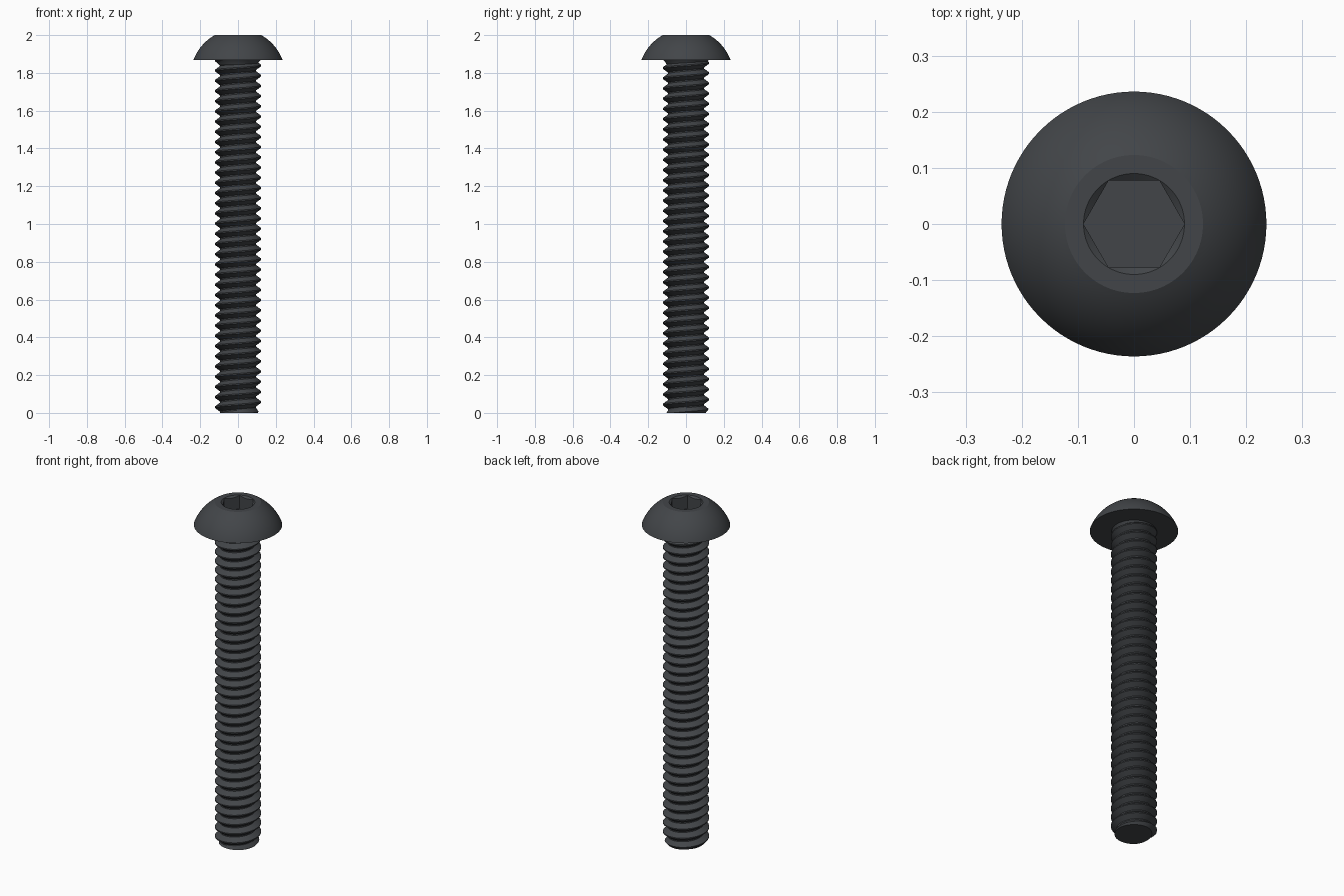
import bpy, bmesh
from math import pi, sin, cos, hypot, atan2, radians

if "Cube" in bpy.data.objects:
    bpy.data.objects.remove(bpy.data.objects["Cube"])

HEAD_Z, TOP_Z = 1.868, 2.0
HEAD_R, FLAT_R = 0.236, 0.123
MAJOR, MINOR, PITCH = 0.123, 0.095, 0.054

black = bpy.data.materials.new("black_steel")
black.diffuse_color = (0.055, 0.06, 0.066, 1)
black.use_nodes = True
black.node_tree.nodes["Principled BSDF"].inputs["Base Color"].default_value = black.diffuse_color


def finish(bm, name):
    bmesh.ops.remove_doubles(bm, verts=bm.verts, dist=1e-5)
    bmesh.ops.recalc_face_normals(bm, faces=bm.faces)
    mesh = bpy.data.meshes.new(name)
    bm.to_mesh(mesh)
    bm.free()
    mesh.materials.append(black)
    ob = bpy.data.objects.new(name, mesh)
    bpy.context.collection.objects.link(ob)
    bpy.ops.object.select_all(action='DESELECT')
    ob.select_set(True)
    bpy.context.view_layer.objects.active = ob
    bpy.ops.object.shade_smooth_by_angle(angle=radians(20))
    return ob


def lathe(rows, name, n=96):
    """Each row is (r, z) or a function of the angle giving (r, z)."""
    bm = bmesh.new()
    rings = []
    for row in rows:
        ring = []
        for i in range(n):
            a = 2 * pi * i / n
            r, z = row(a) if callable(row) else row
            ring.append(bm.verts.new((r * cos(a), r * sin(a), z)))
        rings.append(ring)
    for lo, hi in zip(rings, rings[1:]):
        for i in range(n):
            j = (i + 1) % n
            bm.faces.new((lo[i], lo[j], hi[j], hi[i]))
    bm.faces.new(rings[0][::-1])
    bm.faces.new(rings[-1])
    return finish(bm, name)


# Button head: spherical dome, flat top, hex socket with a conical lead-in
HEX_R = 0.09


def hex_r(a):
    return HEX_R * cos(pi / 6) / cos((a % (pi / 3)) - pi / 6)


h = TOP_Z - HEAD_Z
u = (HEAD_R ** 2 - FLAT_R ** 2 - h * h) / (2 * h)
R = hypot(HEAD_R, u)
a0, a1 = atan2(u, HEAD_R), atan2(u + h, FLAT_R)
dome = []
for k in range(17):
    a = a0 + (a1 - a0) * k / 16
    dome.append((R * cos(a), HEAD_Z - u + R * sin(a)))
socket = [(HEX_R, TOP_Z),
          lambda a: (hex_r(a), TOP_Z - (HEX_R - hex_r(a)) * 0.8),
          lambda a: (hex_r(a), TOP_Z - 0.08)]
lathe([(0.08, HEAD_Z)] + dome + socket, "button_head")

# Short flared neck under the head
lathe([(0.09, 1.835), (0.104, 1.845), (0.11, 1.857), (0.122, HEAD_Z + 0.003)], "neck")

# Threaded shank: one continuous helical strip, trimmed flat at both ends
N = 64
profile = [(0.0, MINOR), (0.12, MINOR), (0.50, MAJOR), (0.62, MAJOR)]
turns = int(HEAD_Z / PITCH) + 5
bm = bmesh.new()
strip = []
for s in range(turns * N + 1):
    a = 2 * pi * s / N
    strip.append([bm.verts.new((r * cos(a), r * sin(a), (s / N + f - 2.5) * PITCH))
                  for f, r in profile])
for s in range(turns * N):
    cols = [strip[s][:], strip[s + 1][:]]
    if s + 1 + N < len(strip):
        cols[0].append(strip[s + N][0])
        cols[1].append(strip[s + 1 + N][0])
    for j in range(len(cols[0]) - 1):
        bm.faces.new((cols[0][j], cols[1][j], cols[1][j + 1], cols[0][j + 1]))
for z, up in ((0.0, -1), (HEAD_Z + 0.004, 1)):
    cut = bmesh.ops.bisect_plane(bm, geom=bm.verts[:] + bm.edges[:] + bm.faces[:],
                                 plane_co=(0, 0, z), plane_no=(0, 0, up), clear_outer=True)
    edges = [e for e in cut["geom_cut"] if isinstance(e, bmesh.types.BMEdge)]
    bmesh.ops.edgeloop_fill(bm, edges=edges)
# Chamfered tip
for v in bm.verts:
    r = hypot(v.co.x, v.co.y)
    limit = 0.104 + 0.8 * v.co.z
    if r > limit:
        v.co.x *= limit / r
        v.co.y *= limit / r
finish(bm, "threaded_shank")
